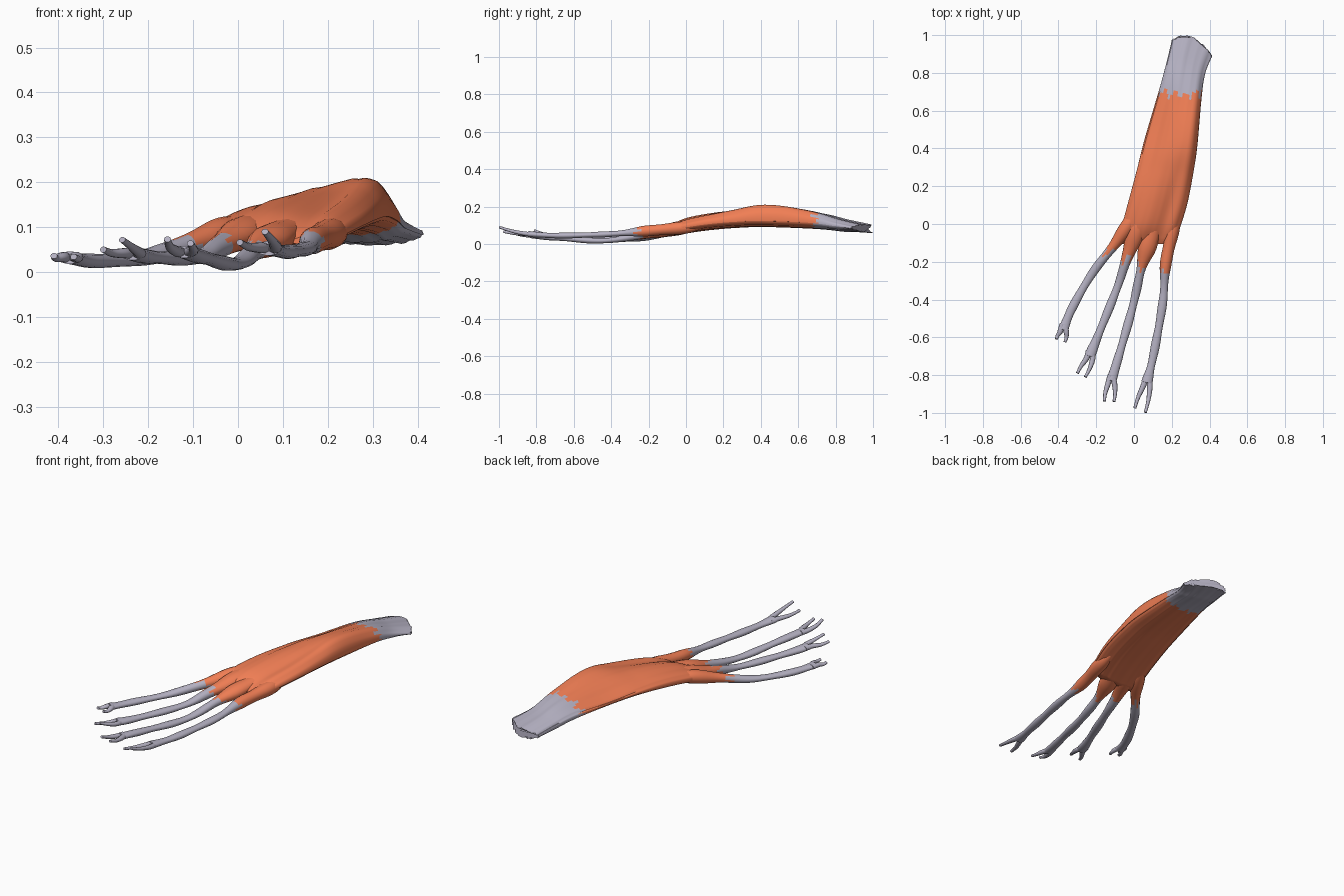
import bpy, bmesh, math, random
from mathutils import Vector

if "Cube" in bpy.data.objects:
    bpy.data.objects.remove(bpy.data.objects["Cube"])

random.seed(4)


def material(name, rgb):
    m = bpy.data.materials.new(name)
    m.diffuse_color = (*rgb, 1)
    m.use_nodes = True
    m.node_tree.nodes["Principled BSDF"].inputs["Base Color"].default_value = m.diffuse_color
    return m


RED = material("muscle_orange", (0.88, 0.21, 0.09))
GREY = material("tendon_grey", (0.46, 0.44, 0.54))


def smooth_rows(rows, steps=8):
    """Catmull-Rom interpolation through rows of numbers."""
    out = []
    for i in range(len(rows) - 1):
        a, b = rows[max(i - 1, 0)], rows[i]
        c, d = rows[i + 1], rows[min(i + 2, len(rows) - 1)]
        for s in range(steps):
            t = s / steps
            out.append([0.5 * (2 * q + (r - p) * t + (2 * p - 5 * q + 4 * r - v) * t * t
                               + (3 * q - p - 3 * r + v) * t ** 3)
                        for p, q, r, v in zip(a, b, c, d)])
    out.append(list(rows[-1]))
    return out


def ramp(x, lo, hi):
    t = min(max((x - lo) / (hi - lo), 0), 1)
    return t * t * (3 - 2 * t)


def loft(name, rings, is_red):
    """Skin closed rings, cap the ends, colour each face with is_red(y, column)."""
    bm = bmesh.new()
    vs = [[bm.verts.new(p) for p in r] for r in rings]
    n = len(vs[0])
    for a, b in zip(vs, vs[1:]):
        for k in range(n):
            f = bm.faces.new((a[k], a[(k + 1) % n], b[(k + 1) % n], b[k]))
            f.material_index = 0 if is_red(f.calc_center_median().y, k) else 1
    for r in (vs[0], vs[-1]):
        f = bm.faces.new(r)
        f.material_index = 0 if is_red(r[0].co.y, 0) else 1
    bmesh.ops.recalc_face_normals(bm, faces=bm.faces[:])
    me = bpy.data.meshes.new(name)
    bm.to_mesh(me)
    bm.free()
    me.materials.append(RED)
    me.materials.append(GREY)
    ob = bpy.data.objects.new(name, me)
    bpy.context.collection.objects.link(ob)
    bpy.ops.object.select_all(action='DESELECT')
    ob.select_set(True)
    bpy.context.view_layer.objects.active = ob
    bpy.ops.object.shade_smooth_by_angle(angle=math.radians(50))


def belly(name, sections, n=56):
    """Broad slab; sections hold y, left x, right x, middle z, height above."""
    fibre = [random.uniform(-.003, .003) for _ in range(n)]
    jag = [random.uniform(-.02, .02) + .02 * math.sin(k * 1.3) for k in range(n)]
    rings = []
    for i, (y, xl, xr, z, up) in enumerate(smooth_rows(sections, 10)):
        slant = .045 * max(y, 0)                      # right side trails the left
        bulge = .065 * ramp(y, .6, 1.0)               # rounded heel end
        lean = .85 * math.exp(-((y - .48) / .25) ** 2)  # crest leans right
        groove = .3 * ramp(y, .45, .05)               # furrow beside the inner slip
        down = min(up + .002, .034)
        ring = []
        for k in range(n):
            u, s = math.cos(2 * math.pi * k / n), math.sin(2 * math.pi * k / n)
            h = math.copysign(abs(s) ** .85, s)
            if s > 0:
                h *= up * (1 + lean * u) * (1 - groove * math.exp(-((u - .42) / .2) ** 2))
            else:
                h *= down * (1 + .3 * lean * u)
            ragged = random.uniform(-.012, .005) if i == 0 else 0
            ring.append(Vector(((xl + xr) / 2 + (xr - xl) / 2 * u,
                                y - slant * u + bulge * (1 - u * u) + ragged,
                                z + .005 * u + h + fibre[k])))
        rings.append(ring)
    loft(name, rings, lambda y, k: y < .69 + jag[k])


def strand(name, path, size, split=-math.inf, sides=14):
    """Flattened tube along path; size(y) gives half width and thickness."""
    pts = [Vector(r) for r in smooth_rows(path)]
    jag = [random.uniform(-.025, .025) for _ in range(sides)]
    rings = []
    for i, p in enumerate(pts):
        t = pts[min(i + 1, len(pts) - 1)] - pts[max(i - 1, 0)]
        side = t.cross(Vector((0, 0, 1))).normalized()
        up = side.cross(t).normalized()
        w, h = size(p.y)
        rings.append([p + side * (w * math.cos(q)) + up * (h * math.sin(q))
                      for q in (2 * math.pi * k / sides for k in range(sides))])
    loft(name, rings, lambda y, k: math.isfinite(split) and y > split + jag[k])


def toe(name, split, fleshy, path, tips):
    """Muscle slip narrowing into a tendon that forks into two prongs."""
    end = path[-1][1]

    def size(y):
        d = y - split
        start = 1 - .85 * ramp(y, .0, path[0][1])    # fades out inside the belly
        flare = .006 * ramp(y, end + .09, end)       # widens before the fork
        knot = 1 + .08 * math.sin(y * 31 + path[0][0] * 40)
        return ((.022 + (fleshy - .022) * ramp(d, -.06, .12)) * start * knot + flare,
                (.015 + .017 * ramp(d, -.15, .13)) * start * knot)
    strand(name + "_slip_and_tendon", path, size, split)
    b = Vector(path[-1])
    for label, sgn, tip in zip(("left", "right"), (-1, 1), tips):
        root = b + Vector((sgn * .005, .03, 0))
        fork = b + Vector((sgn * .016, -.010, .001))
        mid = (b + Vector((sgn * .026, -.016, -.006)) + Vector(tip)) / 2
        strand(f"{name}_{label}_prong", [root, fork, mid, tip],
               lambda y: (.008 + .007 * ramp(y, tip[1], end), .007 + .005 * ramp(y, tip[1], end)),
               sides=10)


# Belly and broad heel tendon
belly("muscle_belly_and_heel_tendon", [
    (.93, .20, .413, .082, .020),
    (.83, .175, .376, .098, .030),
    (.69, .136, .357, .116, .052),
    (.43, .056, .335, .127, .064),
    (.27, .014, .312, .121, .060),
    (.12, -.028, .284, .108, .054),
    (0, -.062, .250, .091, .046),
    (-.07, -.082, .222, .078, .027),
    (-.105, -.085, .195, .070, .006)])

# Four slips fanning out to the toes
toe("outer_toe", -.145, .035,
    [(.06, .16, .112), (-.022, .01, .092), (-.10, -.105, .064),
     (-.22, -.26, .030), (-.325, -.44, .025), (-.375, -.56, .032)],
    [(-.41, -.61, .036), (-.366, -.625, .034)])
toe("third_toe", -.19, .046,
    [(.07, .16, .112), (.025, 0, .095), (-.038, -.18, .058),
     (-.090, -.34, .032), (-.190, -.59, .033), (-.235, -.70, .041)],
    [(-.30, -.79, .050), (-.258, -.81, .072)])
toe("second_toe", -.225, .045,
    [(.14, .16, .112), (.112, 0, .095), (.047, -.20, .055),
     (-.005, -.43, .018), (-.075, -.68, .032), (-.120, -.83, .045)],
    [(-.157, -.938, .073), (-.106, -.94, .064)])
toe("inner_toe", -.255, .034,
    [(.225, .16, .105), (.210, 0, .088), (.168, -.21, .070),
     (.153, -.41, .053), (.106, -.68, .045), (.068, -.84, .053)],
    [(.004, -.975, .066), (.060, -.998, .09)])
